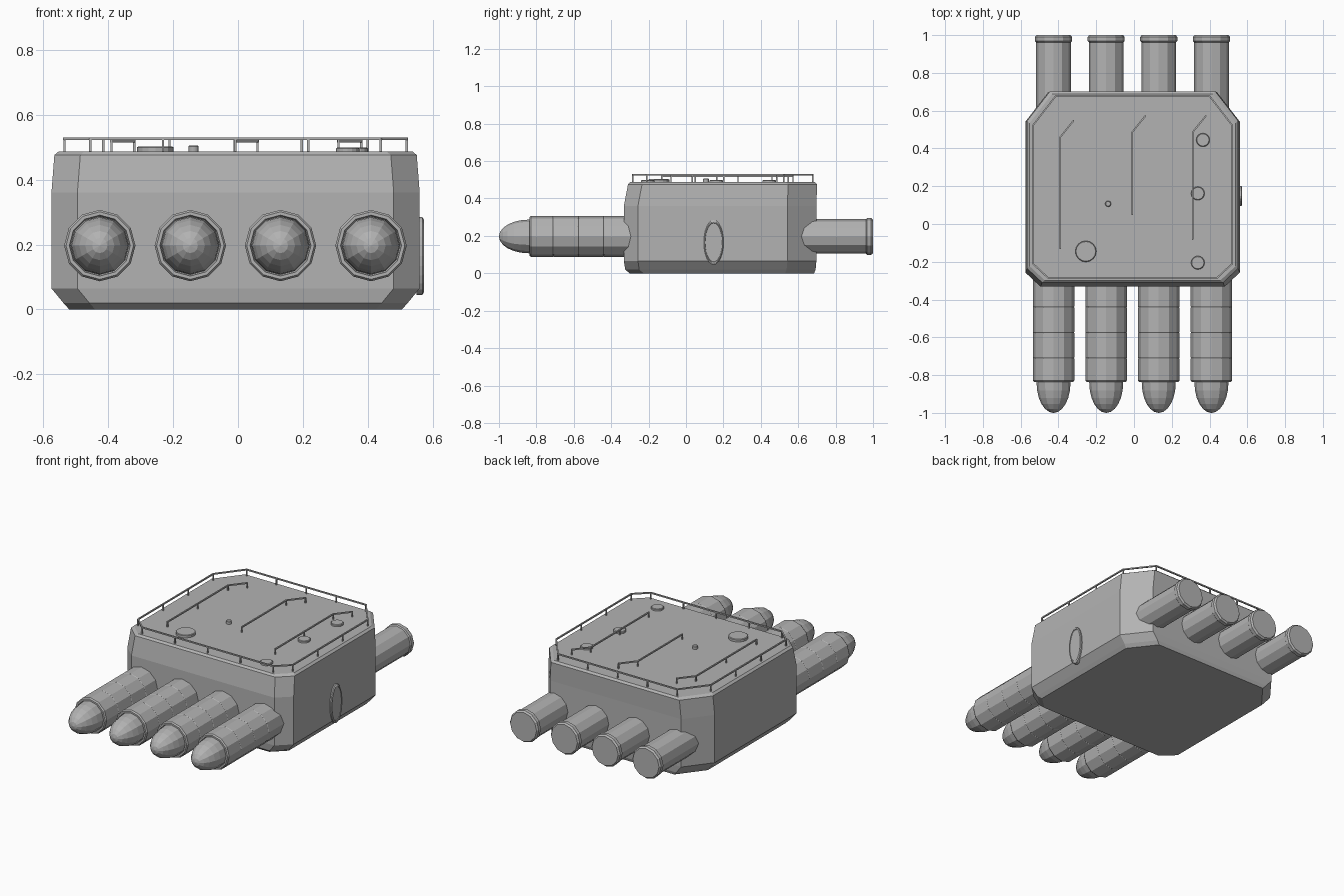
import bpy, bmesh, math
from mathutils import Vector, Matrix

if "Cube" in bpy.data.objects:
    bpy.data.objects.remove(bpy.data.objects["Cube"])

grey = bpy.data.materials.new("naval grey")
grey.use_nodes = True
grey.diffuse_color = (0.45, 0.45, 0.45, 1)
grey.node_tree.nodes["Principled BSDF"].inputs["Base Color"].default_value = (0.45, 0.45, 0.45, 1)


def finish(name, bm):
    bmesh.ops.recalc_face_normals(bm, faces=bm.faces)
    mesh = bpy.data.meshes.new(name)
    bm.to_mesh(mesh)
    bm.free()
    mesh.materials.append(grey)
    obj = bpy.data.objects.new(name, mesh)
    bpy.context.collection.objects.link(obj)
    return obj


def loft(bm, rings):
    """Skin a stack of equal point rings and cap both ends."""
    loops = [[bm.verts.new(p) for p in ring] for ring in rings]
    for a, b in zip(loops, loops[1:]):
        for i in range(len(a)):
            j = (i + 1) % len(a)
            bm.faces.new((a[i], a[j], b[j], b[i]))
    bm.faces.new(loops[0])
    bm.faces.new(loops[-1])


def circle(radius, sides, place):
    return [place(radius * math.cos(t), radius * math.sin(t))
            for t in (2 * math.pi * i / sides for i in range(sides))]


def octagon(z, side, front, back):
    """House outline inset by given amounts at the sides, front and back."""
    x0, x1 = -0.575 + side, 0.56 - side
    y0, y1 = -0.332 + front, 0.705 - back
    fx, fy, bx, by = 0.08, 0.075, 0.12, 0.155
    return [Vector(p) for p in (
        (x0 + fx, y0, z), (x1 - fx, y0, z), (x1, y0 + fy, z), (x1, y1 - by, z),
        (x1 - bx, y1, z), (x0 + bx, y1, z), (x0, y1 - by, z), (x0, y0 + fy, z))]


def bar(bm, a, b, w=0.008):
    """Square bar between two points."""
    a, b = Vector(a), Vector(b)
    d = b - a
    rot = d.to_track_quat('Z', 'Y').to_matrix().to_4x4()
    m = Matrix.Translation((a + b) / 2) @ rot @ Matrix.Diagonal((w, w, d.length + w * 0.5, 1))
    bmesh.ops.create_cube(bm, size=1, matrix=m)


def railing(name, points, top, spacing, closed=False):
    """Top rail with evenly spaced posts down to the roof."""
    bm = bmesh.new()
    pts = [Vector((p[0], p[1], top)) for p in points]
    pairs = list(zip(pts, pts[1:] + pts[:1])) if closed else list(zip(pts, pts[1:]))
    for a, b in pairs:
        bar(bm, a, b)
        n = max(1, round((b - a).length / spacing))
        for i in range(n):
            p = a.lerp(b, i / n)
            bar(bm, (p.x, p.y, 0.482), p, 0.007)
    if not closed:
        p = pts[-1]
        bar(bm, (p.x, p.y, 0.482), p, 0.007)
    finish(name, bm)


def tube(name, x, profile, sides=12):
    """Turned part along y from (y, radius) pairs."""
    bm = bmesh.new()
    loft(bm, [circle(r, sides, lambda u, v: (x + u, y, 0.197 + v)) for y, r in profile])
    finish(name, bm)


# Armoured house
bm = bmesh.new()
loft(bm, [octagon(*s) for s in (
    (0, 0.055, 0.03, 0.02), (0.02, 0.037, 0.007, 0.012), (0.065, 0, 0, 0.008),
    (0.36, 0, 0, 0.008), (0.476, 0.009, 0.022, 0.004), (0.487, 0.022, 0.034, 0.016))])
finish("house", bm)

# Launch tubes, projectile noses and rear breeches
front = [(-0.2, 0.11)]
for seam in (-0.44, -0.575, -0.71):
    front += [(seam + 0.003, 0.11), (seam, 0.108), (seam - 0.003, 0.11)]
front += [(-0.828, 0.11), (-0.836, 0.104), (-0.836, 0.094), (-0.82, 0.09)]
nose = [(-0.8, 0.09)] + [(-0.84 - 0.16 * math.sin(t), max(0.0015, 0.09 * math.cos(t)))
                         for t in (math.pi / 2 * i / 6 for i in range(7))]
breech = [(0.5, 0.092), (0.962, 0.092), (0.968, 0.098), (0.99, 0.098), (1.0, 0.09)]
for i, x in enumerate((-0.426, -0.147, 0.131, 0.41), 1):
    tube(f"launch_tube_{i}", x, front)
    tube(f"projectile_nose_{i}", x, nose)
    tube(f"breech_{i}", x, breech)

# Roof hatches and vent
for name, x, y, r, top in (("large_hatch", -0.255, -0.145, 0.056, 0.503),
                           ("vent", -0.137, 0.107, 0.016, 0.506),
                           ("rear_hatch", 0.365, 0.445, 0.036, 0.499),
                           ("middle_hatch", 0.338, 0.162, 0.036, 0.499),
                           ("front_hatch", 0.338, -0.205, 0.036, 0.499)):
    bm = bmesh.new()
    loft(bm, [circle(rad, 16, lambda u, v: (x + u, y + v, z))
              for z, rad in ((0.48, r), (top - 0.003, r), (top, r - 0.004))])
    finish(name, bm)

# Oval side door
bm = bmesh.new()
loft(bm, [circle(1, 24, lambda u, v: (x, 0.148 + u * 0.053 * s, 0.165 + v * 0.12 * s))
          for x, s in ((0.55, 1), (0.568, 1), (0.573, 0.93), (0.573, 0.88), (0.57, 0.86))])
finish("side_door", bm)

# Guard rail around the roof and three inner handrails
railing("guard_rail", octagon(0, 0.04, 0.047, 0.028), 0.526, 0.22, closed=True)
for i, (x, y0, y1) in enumerate(((-0.39, -0.13, 0.46), (-0.01, 0.05, 0.485), (0.31, -0.08, 0.485)), 1):
    railing(f"handrail_{i}", [(x, y0), (x, y1), (x + 0.07, y1 + 0.087)], 0.518, 0.3)
